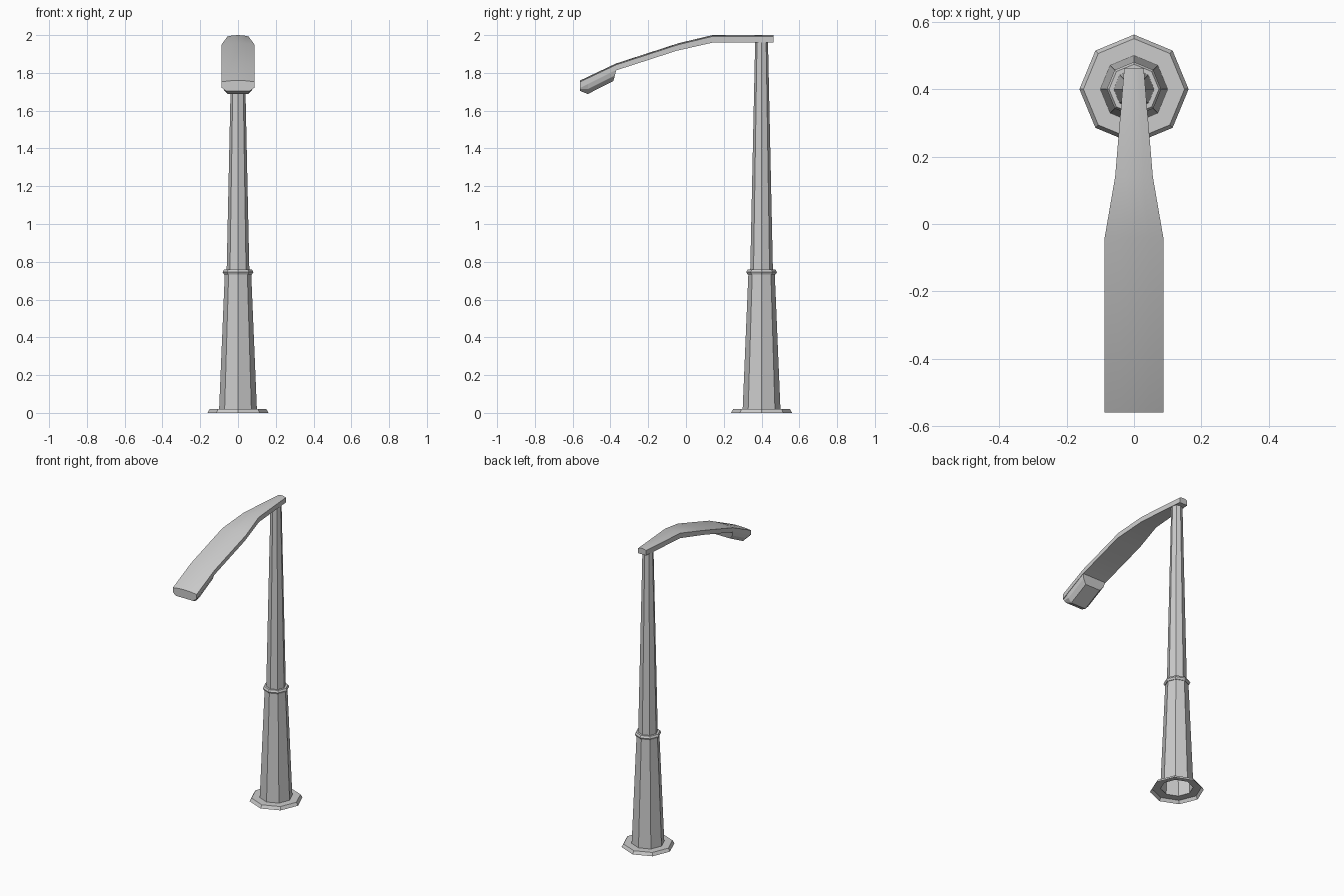
import bpy, bmesh, math

if "Cube" in bpy.data.objects:
    bpy.data.objects.remove(bpy.data.objects["Cube"])


def finish(bm, name, smooth=None):
    bmesh.ops.recalc_face_normals(bm, faces=bm.faces[:])
    me = bpy.data.meshes.new(name)
    bm.to_mesh(me)
    bm.free()
    ob = bpy.data.objects.new(name, me)
    bpy.context.collection.objects.link(ob)
    if smooth:
        bpy.ops.object.select_all(action='DESELECT')
        ob.select_set(True)
        bpy.context.view_layer.objects.active = ob
        bpy.ops.object.shade_smooth_by_angle(angle=math.radians(smooth))
    return ob


def skin(name, rings, cap_start, cap_end, smooth=None):
    """Bridge a list of equal-length closed rings of points."""
    bm = bmesh.new()
    vs = [[bm.verts.new(p) for p in ring] for ring in rings]
    n = len(vs[0])
    for a, b in zip(vs, vs[1:]):
        for i in range(n):
            j = (i + 1) % n
            bm.faces.new((a[i], a[j], b[j], b[i]))
    if cap_start:
        bm.faces.new(vs[0])
    if cap_end:
        bm.faces.new(vs[-1])
    return finish(bm, name, smooth)


def octagon(r, z, cy=0.4):
    return [(r * math.cos(i * math.pi / 4), cy + r * math.sin(i * math.pi / 4), z)
            for i in range(8)]


# Base flange, hollow underneath
skin("base_flange", [octagon(r, z) for r, z in
     [(0.162, 0), (0.15, 0.02), (0.098, 0.02)]], False, False)

# Tapered octagonal pole, open at the bottom
skin("pole", [octagon(r, z) for r, z in
     [(0.1, 0.02), (0.07, 0.735), (0.06, 0.757), (0.034, 1.965)]], False, True)

# Collar around the pole
skin("pole_collar", [octagon(r, z) for r, z in
     [(0.066, 0.732), (0.074, 0.732), (0.081, 0.745), (0.074, 0.758),
      (0.056, 0.758)]], False, False)


# Curved arm with a slightly crowned top
def arm_section(y, top, hw, dy, thick=0.04, crown=0.007):
    pts = [(hw * t, y, top - crown * t * t) for t in (-1, -0.5, 0, 0.5, 1)]
    return pts + [(hw, y + dy, top - thick), (-hw, y + dy, top - thick)]


skin("arm", [arm_section(*s) for s in
     [(0.462, 2.0, 0.029, 0), (0.14, 2.0, 0.056, 0), (-0.04, 1.957, 0.087, -0.01),
      (-0.37, 1.85, 0.087, -0.01), (-0.56, 1.76, 0.087, 0)]], True, True, 25)


# Lamp housing under the arm tip
def lamp_section(y_top, z_top, y_low, z_low, low_hw):
    ym, zm = (y_top + y_low) / 2, z_top + (z_low - z_top) * 0.55
    return [(-0.086, y_top, z_top), (0.086, y_top, z_top), (0.078, ym, zm),
            (low_hw, y_low, z_low), (-low_hw, y_low, z_low), (-0.078, ym, zm)]


skin("lamp_housing", [lamp_section(*s) for s in
     [(-0.368, 1.82, -0.385, 1.757, 0.055), (-0.52, 1.745, -0.52, 1.688, 0.055),
      (-0.56, 1.727, -0.56, 1.704, 0.062)]], True, True)
